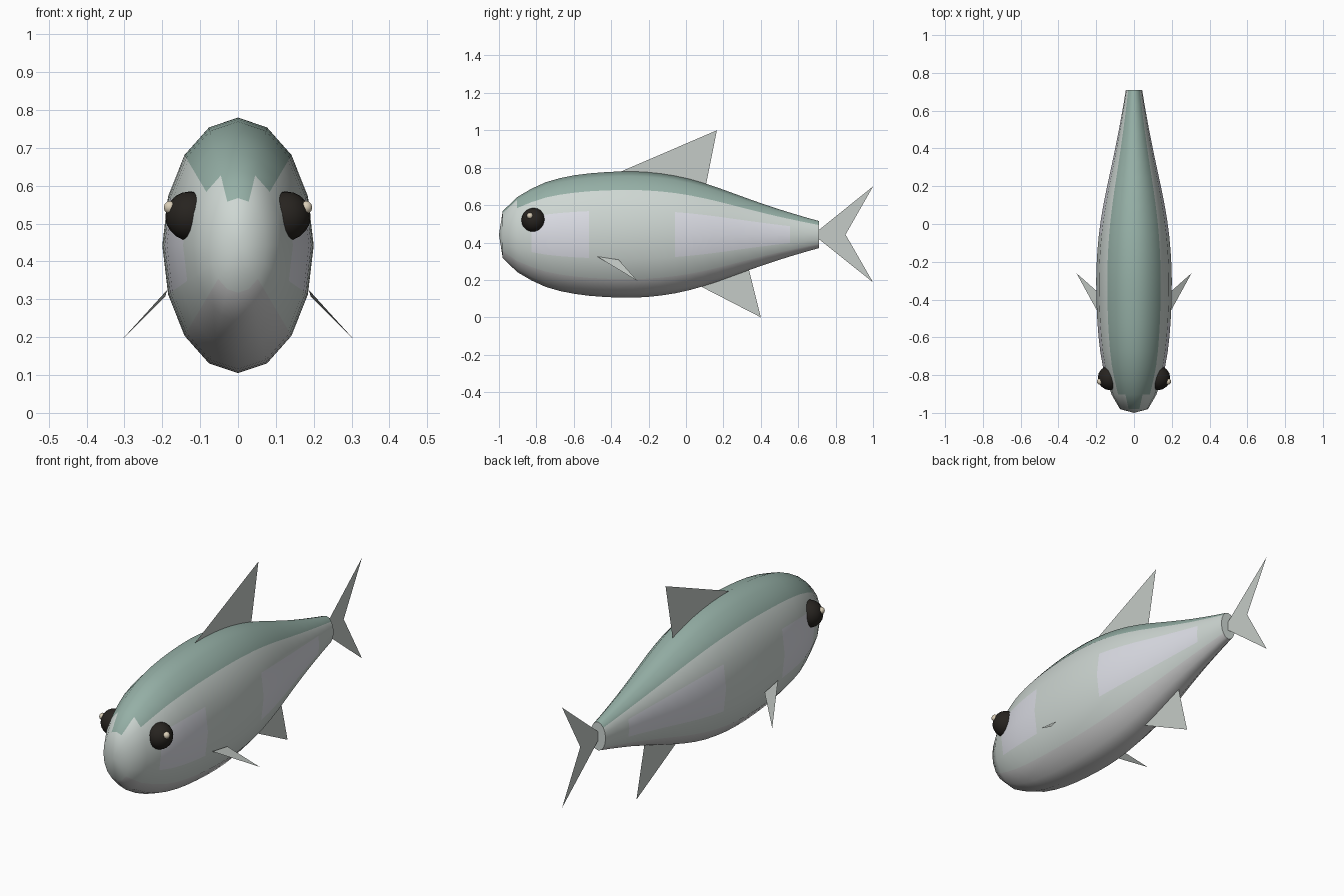
import bpy, bmesh, math

if "Cube" in bpy.data.objects:
    bpy.data.objects.remove(bpy.data.objects["Cube"])

ZC = 0.4425          # height of the body axis
SIDES = 16
RATIO = 0.2 / 0.3375  # body width / height


def material(name, rgb):
    m = bpy.data.materials.new(name)
    m.diffuse_color = (*rgb, 1)
    m.use_nodes = True
    m.node_tree.nodes["Principled BSDF"].inputs["Base Color"].default_value = m.diffuse_color
    return m


SILVER = material("silver", (0.62, 0.68, 0.65))
BACK = material("green_back", (0.30, 0.43, 0.38))
BELLY = material("pale_belly", (0.70, 0.70, 0.69))
PATCH = material("flank_patch", (0.72, 0.73, 0.79))
FIN = material("fin", (0.56, 0.60, 0.57))
EYE = material("eye", (0.02, 0.017, 0.014))
GLINT = material("eye_glint", (0.70, 0.62, 0.48))


def add_object(name, mesh, mats):
    for m in mats:
        mesh.materials.append(m)
    obj = bpy.data.objects.new(name, mesh)
    bpy.context.collection.objects.link(obj)
    return obj


def fin(name, points):
    mesh = bpy.data.meshes.new(name)
    faces = [(0, 1, 2)] if len(points) == 3 else [(0, 2, 1), (0, 3, 2)]
    mesh.from_pydata(points, [], faces)
    return add_object(name, mesh, [FIN])


def ball(name, center, radius, mat, u, v):
    bm = bmesh.new()
    bmesh.ops.create_uvsphere(bm, u_segments=u, v_segments=v, radius=radius)
    bmesh.ops.translate(bm, verts=bm.verts, vec=center)
    for f in bm.faces:
        f.smooth = True
    mesh = bpy.data.meshes.new(name)
    bm.to_mesh(mesh)
    bm.free()
    return add_object(name, mesh, [mat])


# Body: evenly spaced elliptical rings from nose to tail root
half_heights = [0.125, 0.2, 0.245, 0.28, 0.302, 0.317, 0.327, 0.333, 0.337, 0.3375,
                0.334, 0.326, 0.314, 0.297, 0.275, 0.25, 0.222, 0.194, 0.167, 0.141,
                0.117, 0.094, 0.0725]
bm = bmesh.new()
step = (0.71 + 0.98) / (len(half_heights) - 1)
rings = []
for i, h in enumerate(half_heights):
    ring = []
    for k in range(SIDES):
        a = 2 * math.pi * k / SIDES
        ring.append(bm.verts.new((h * RATIO * math.sin(a), -0.98 + i * step, ZC + h * math.cos(a))))
    rings.append(ring)
nose = bm.verts.new((0, -1, ZC))
for k in range(SIDES):
    n = (k + 1) % SIDES
    bm.faces.new((nose, rings[0][k], rings[0][n])).smooth = True
    side = min(k, SIDES - 1 - k)          # 0 at the top, 7 underneath
    for i in range(len(rings) - 1):
        f = bm.faces.new((rings[i][k], rings[i + 1][k], rings[i + 1][n], rings[i][n]))
        f.smooth = True
        if side == 0 or (side == 1 and i > 0):
            f.material_index = 1
        elif side >= 6:
            f.material_index = 2
        elif side in (3, 4) and (2 <= i < 6 or 12 <= i < 20):
            f.material_index = 3
bm.faces.new(rings[-1])
bmesh.ops.recalc_face_normals(bm, faces=bm.faces)
mesh = bpy.data.meshes.new("body")
bm.to_mesh(mesh)
bm.free()
body = add_object("body", mesh, [SILVER, BACK, BELLY, PATCH])
bpy.context.view_layer.objects.active = body
body.select_set(True)
bpy.ops.object.shade_smooth_by_angle(angle=math.radians(50))

# Flat fins on the centre line
fin("dorsal_fin", [(0, -0.37, 0.77), (0, 0.105, 0.70), (0, 0.165, 1.0)])
fin("anal_fin", [(0, 0.07, 0.17), (0, 0.40, 0.0), (0, 0.335, 0.26)])
fin("tail_fin", [(0, 0.68, ZC), (0, 1.0, 0.70), (0, 0.853, ZC), (0, 1.0, 0.187)])

# Paired parts
for s, label in ((1, "right"), (-1, "left")):
    pts = [(s * 0.187, -0.475, 0.325), (s * 0.305, -0.26, 0.195), (s * 0.192, -0.36, 0.308)]
    fin("pectoral_fin_" + label, pts if s > 0 else pts[::-1])
    ball("eye_" + label, (s * 0.127, -0.815, 0.52), 0.065, EYE, 16, 10)
    ball("eye_glint_" + label, (s * 0.180, -0.834, 0.543), 0.017, GLINT, 10, 6)
